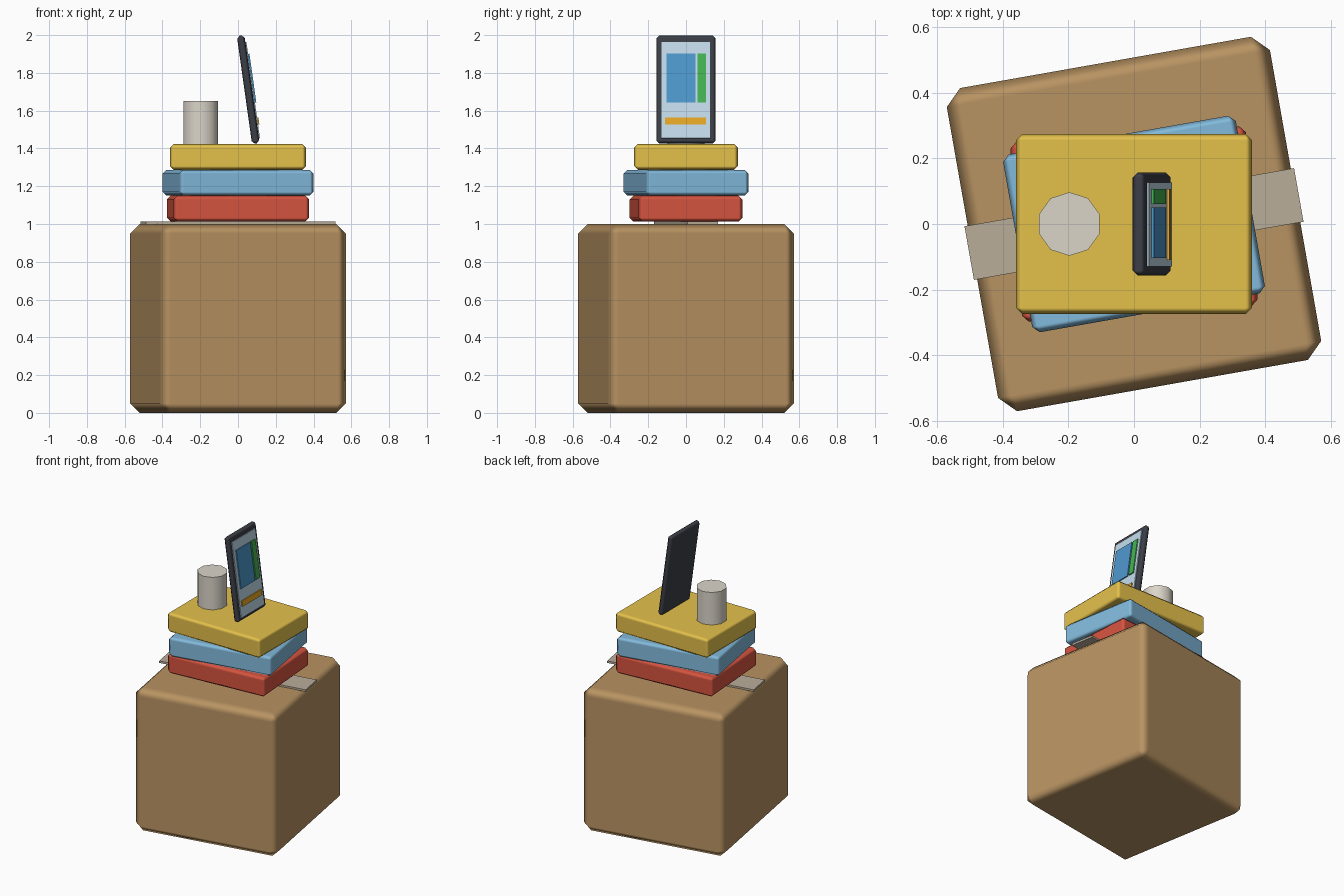
import bpy, bmesh
from math import radians
from mathutils import Matrix

if "Cube" in bpy.data.objects:
    bpy.data.objects.remove(bpy.data.objects["Cube"])


def material(name, rgb):
    # sRGB 0-255 to linear
    lin = [((c / 255 + 0.055) / 1.055) ** 2.4 for c in rgb]
    mat = bpy.data.materials.new(name)
    mat.diffuse_color = (*lin, 1)
    mat.use_nodes = True
    mat.node_tree.nodes["Principled BSDF"].inputs["Base Color"].default_value = mat.diffuse_color
    return mat


def finish(name, bm, matrix, mat):
    mesh = bpy.data.meshes.new(name)
    bm.to_mesh(mesh)
    bm.free()
    mesh.materials.append(mat)
    obj = bpy.data.objects.new(name, mesh)
    bpy.context.collection.objects.link(obj)
    obj.matrix_world = matrix
    return obj


def block(name, lo, hi, mat, matrix=Matrix(), bevel=0):
    bm = bmesh.new()
    bmesh.ops.create_cube(bm, size=1)
    for v in bm.verts:
        v.co = [(a + b) / 2 + c * (b - a) for a, b, c in zip(lo, hi, v.co)]
    for f in bm.faces:
        f.smooth = bevel > 0
    obj = finish(name, bm, matrix, mat)
    if bevel:
        mod = obj.modifiers.new("bevel", 'BEVEL')
        mod.width = bevel
        mod.segments = 1
        mod.harden_normals = True
    return obj


def turn(deg):
    return Matrix.Rotation(radians(deg), 4, 'Z')


# Cardboard box with a strip of tape across the top
block("cardboard_box", (-.5, -.5, 0), (.5, .5, 1),
      material("cardboard", (184, 147, 98)), turn(10), .05)
block("packing_tape", (-.51, -.083, .998), (.51, .083, 1.012),
      material("tape", (186, 174, 154)), turn(10))

# Stack of three books, each turned differently
books = [("lower_book", 4, (214, 84, 64)),
         ("middle_book", 10, (130, 186, 220)),
         ("upper_book", 0, (228, 193, 75))]
for i, (name, angle, rgb) in enumerate(books):
    z = 1.013 + i * .137
    block(name, (-.36, -.275, z), (.36, .275, z + .137),
          material(name + "_cover", rgb), turn(angle), .02)

# Ten-sided cup with smooth walls
bm = bmesh.new()
bmesh.ops.create_cone(bm, cap_ends=True, segments=10,
                      radius1=.097, radius2=.097, depth=.226)
for f in bm.faces:
    f.smooth = len(f.verts) == 4
for e in bm.edges:
    e.smooth = abs(e.verts[0].co.z - e.verts[1].co.z) > .1
finish("cup", bm, Matrix.Translation((-.197, 0, 1.537)),
       material("ceramic", (219, 213, 201)))

# Leaning tablet; its screen faces +x
lean = Matrix.Translation((.054, 0, 1.712)) @ Matrix.Rotation(radians(-8), 4, 'Y')
block("tablet_body", (-.02, -.157, -.2885), (.02, .157, .2885),
      material("dark_casing", (60, 63, 71)), lean, .015)
block("tablet_screen", (.015, -.129, -.264), (.026, .127, .25),
      material("screen", (196, 220, 236)), lean)

# Raised panels on the screen: name, y range, height range, colour
panels = [("blue_panel", -.104, .05, -.074, .187, (78, 153, 206)),
          ("green_panel", .061, .106, -.074, .187, (69, 180, 84)),
          ("orange_panel", -.11, .106, -.192, -.153, (233, 169, 38))]
for name, y0, y1, z0, z1, rgb in panels:
    block(name, (.02, y0, z0), (.033, y1, z1), material(name, rgb), lean)
